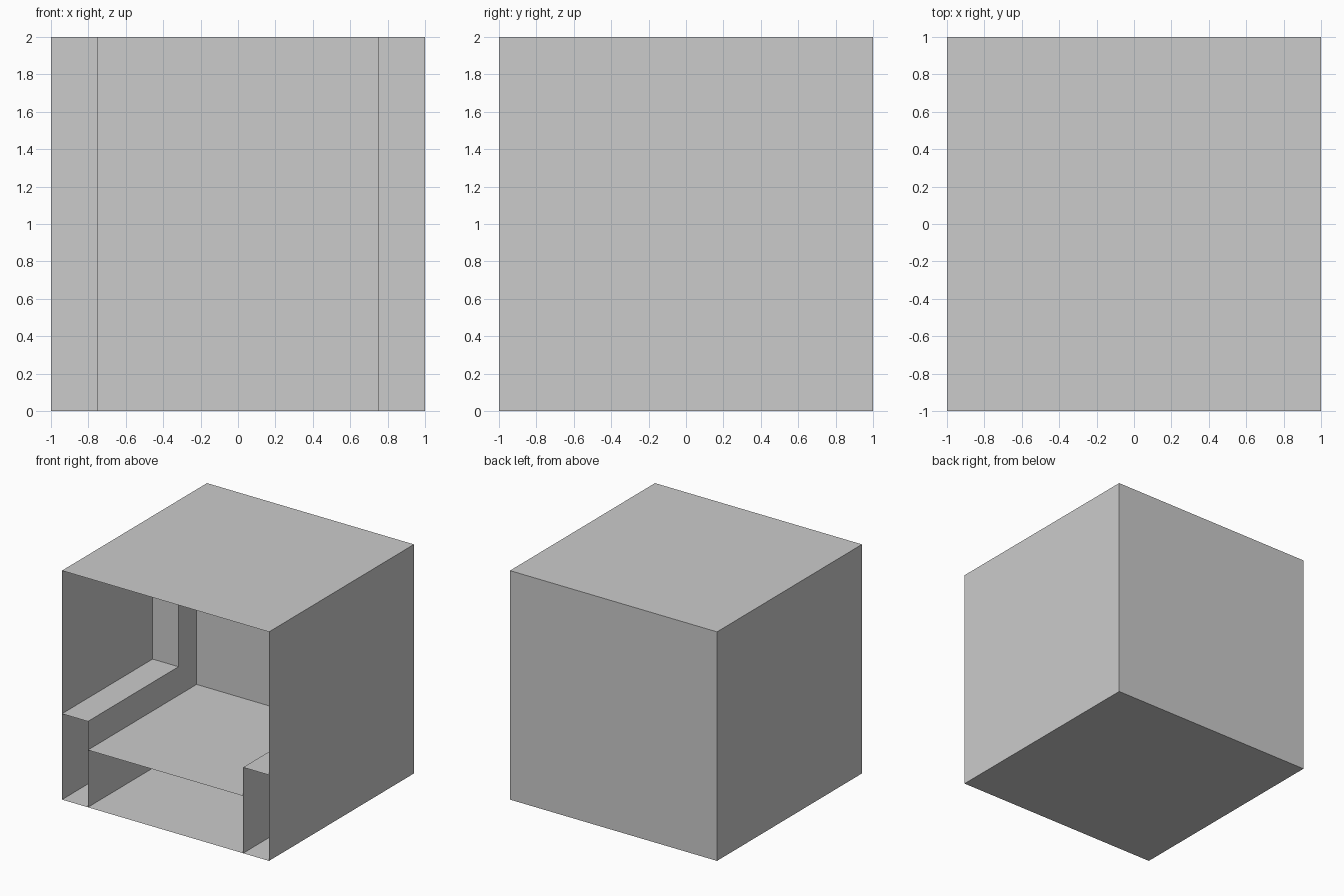
import bpy
import bmesh
from mathutils import Vector

cube = bpy.data.objects.get("Cube")
if cube:
    bpy.data.objects.remove(cube, do_unlink=True)

grey = bpy.data.materials.new("plain grey")
grey.use_nodes = True
colour = (0.6, 0.6, 0.6, 1)
grey.diffuse_color = colour
grey.node_tree.nodes["Principled BSDF"].inputs["Base Color"].default_value = colour

SIDES = {"left": (1, 0, 0), "right": (-1, 0, 0), "back": (0, 1, 0),
         "front": (0, -1, 0), "top": (0, 0, 1), "bottom": (0, 0, -1)}


def panels(name, low, high, keep):
    """Box from corner to corner, keeping only the named sides as thin sheets."""
    low, high = Vector(low), Vector(high)
    bm = bmesh.new()
    bmesh.ops.create_cube(bm, size=1)
    bm.normal_update()
    wanted = [Vector(SIDES[k]) for k in keep.split()]
    extra = [f for f in bm.faces if not any(f.normal.dot(w) > 0.9 for w in wanted)]
    bmesh.ops.delete(bm, geom=extra, context="FACES")
    bmesh.ops.scale(bm, vec=high - low, verts=bm.verts)
    bmesh.ops.translate(bm, vec=(low + high) / 2, verts=bm.verts)
    mesh = bpy.data.meshes.new(name)
    bm.to_mesh(mesh)
    bm.free()
    mesh.materials.append(grey)
    obj = bpy.data.objects.new(name, mesh)
    bpy.context.collection.objects.link(obj)
    return obj


INNER = 0.75      # inner face of arms and wings
WING_Y = 0.25     # front of the wings
BACK_Y = 0.5      # front of the backrest

# Outer case, open at the front
panels("outer_case", (-1, -1, 0), (1, 1, 2), "left right back top bottom")

# Seat sheet and backrest between the arms
panels("seat", (-INNER, -1, 0), (INNER, BACK_Y, 0.5), "top")
panels("backrest", (-INNER, BACK_Y, 0), (INNER, 1, 2), "front")

# Hollow arms and full-height wings on both sides
for side, inward, x0, x1 in (("left", "right", INNER, 1), ("right", "left", -1, -INNER)):
    panels(side + "_arm", (x0, -1, 0), (x1, WING_Y, 0.75), "top " + inward)
    panels(side + "_wing", (x0, WING_Y, 0), (x1, BACK_Y, 2), "front " + inward)
